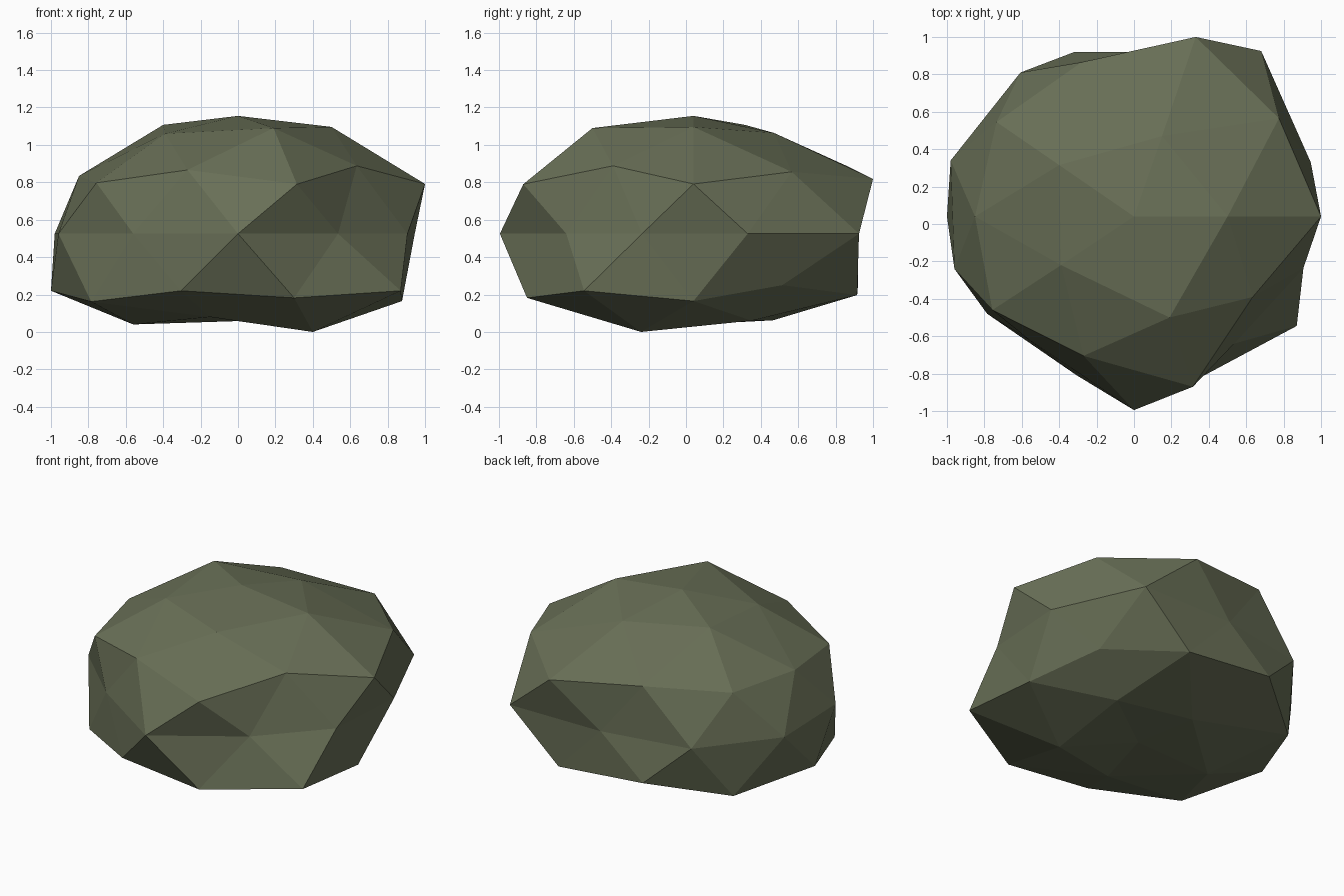
import bpy, bmesh, math

# Weathered cross-sections of the boulder, top to bottom.
# Each ring runs anticlockwise from +x; points are (x, y, z).
MID = 0.525
RINGS = [
    [(0, .04, 1.155)],                                                   # crown
    [(.50, .04, 1.096), (.15, .47, 1.064), (-.40, .315, 1.107),
     (-.39, -.22, 1.06), (.19, -.50, 1.09)],
    [(.775, .565, .856), (-.28, .865, .885), (-.85, .04, .834),
     (-.27, -.705, .866), (.635, -.39, .888)],
    [(1.0, .04, .791), (.33, 1.0, .818), (-.735, .545, .84),
     (-.757, -.46, .797), (.315, -.87, .79)],
    [(x, y, MID) for x, y in (                                           # waist
        (.945, .33), (.68, .925), (0, .92), (-.607, .81), (-.98, .34),
        (-.96, -.24), (-.56, -.62), (0, -.995), (.535, -.64), (.906, -.235))],
    [(.71, .515, .25), (-.318, .92, .256), (-1.0, .04, .22),
     (-.305, -.81, .22), (.87, -.545, .22)],
    [(.877, .04, .165), (.32, .915, .197), (-.76, .575, .155),
     (-.785, -.48, .162), (.30, -.85, .182)],
    [(.43, .35, .06), (-.08, .465, .062), (-.56, .04, .04),
     (-.15, -.43, .08), (.40, -.24, 0)],
    [(0, .04, .058)],                                                    # base
]

# Start from an icosphere and group its vertices into level rings
bm = bmesh.new()
bmesh.ops.create_icosphere(bm, subdivisions=2, radius=1)
levels = {}
for v in bm.verts:
    levels.setdefault(round(v.co.z + 0.0, 2) + 0.0, []).append(v)

# Push each ring out to its weathered cross-section
for z, ring in zip(sorted(levels, reverse=True), RINGS):
    verts = sorted(levels[z],
                   key=lambda v: (math.atan2(v.co.y, v.co.x) + .01) % math.tau)
    for v, p in zip(verts, ring):
        v.co = p

bmesh.ops.recalc_face_normals(bm, faces=bm.faces[:])
mesh = bpy.data.meshes.new("boulder")
bm.to_mesh(mesh)
bm.free()

# Mossy grey stone, flat shaded
stone = bpy.data.materials.new("mossy_stone")
stone.diffuse_color = (.14, .16, .094, 1)
mesh.materials.append(stone)
boulder = bpy.data.objects.new("boulder", mesh)
bpy.context.collection.objects.link(boulder)
